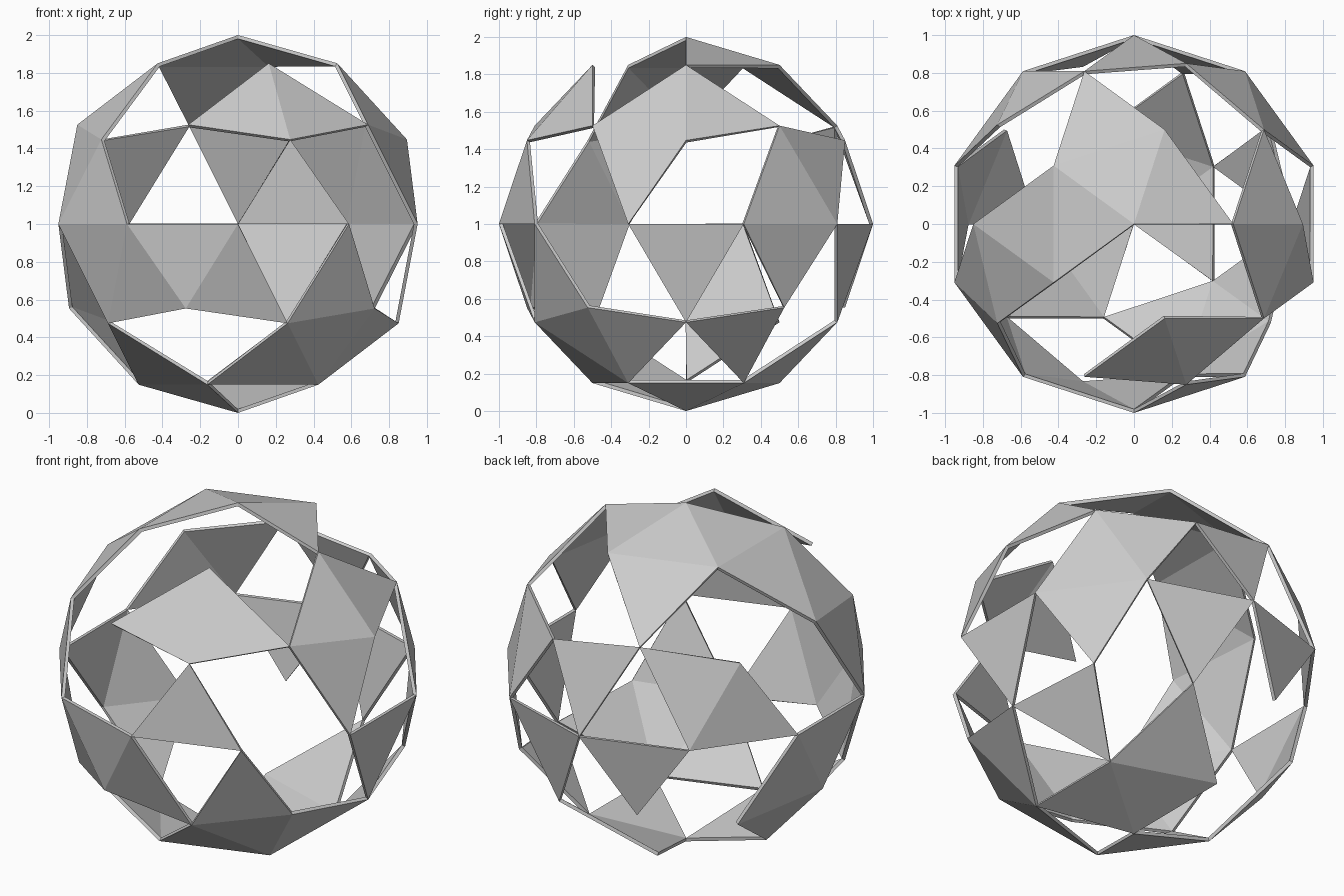
import bpy, bmesh
from math import cos, sin, radians, sqrt
from mathutils import Vector

if "Cube" in bpy.data.objects:
    bpy.data.objects.remove(bpy.data.objects["Cube"])

# icosahedron corners: two poles and two staggered rings
def ring(start, z):
    r = 2 / sqrt(5)
    return [Vector((r * cos(radians(start + 72 * i)), r * sin(radians(start + 72 * i)), z))
            for i in range(5)]

h = 1 / sqrt(5)
upper, lower = ring(0, h), ring(36, -h)
top, bottom = Vector((0, 0, 1)), Vector((0, 0, -1))

# each big triangle: (apex, left, right), split in four;
# bits say which quarters are kept: apex, left, right, centre
bands = [
    ([(top, upper[i], upper[(i + 1) % 5]) for i in range(5)],
     "1100 1001 1011 0010 0110"),
    ([(lower[i], upper[i], upper[(i + 1) % 5]) for i in range(5)],
     "1011 1110 1010 1000 0010"),
    ([(upper[(i + 1) % 5], lower[i], lower[(i + 1) % 5]) for i in range(5)],
     "0001 1010 1011 1110 0001"),
    ([(bottom, lower[i], lower[(i + 1) % 5]) for i in range(5)],
     "1001 0010 1001 0011 1110"),
]

bm = bmesh.new()

def panel(points):
    a, b, c = points
    if (b - a).cross(c - a).dot(a + b + c) < 0:
        points = (a, c, b)
    bm.faces.new([bm.verts.new(p + Vector((0, 0, 1))) for p in points])

for triangles, masks in bands:
    for (a, b, c), mask in zip(triangles, masks.split()):
        ab, bc, ca = (a + b).normalized(), (b + c).normalized(), (c + a).normalized()
        quarters = [(a, ab, ca), (b, bc, ab), (c, ca, bc), (ab, bc, ca)]
        for keep, pts in zip(mask, quarters):
            if keep == "1":
                panel(pts)

# weld shared corners and give the shell its thickness
bmesh.ops.remove_doubles(bm, verts=bm.verts, dist=0.001)
mesh = bpy.data.meshes.new("faceted_open_shell")
bm.to_mesh(mesh)
bm.free()
shell = bpy.data.objects.new("faceted_open_shell", mesh)
bpy.context.collection.objects.link(shell)
mod = shell.modifiers.new("thickness", 'SOLIDIFY')
mod.thickness = 0.02
mod.offset = -1
